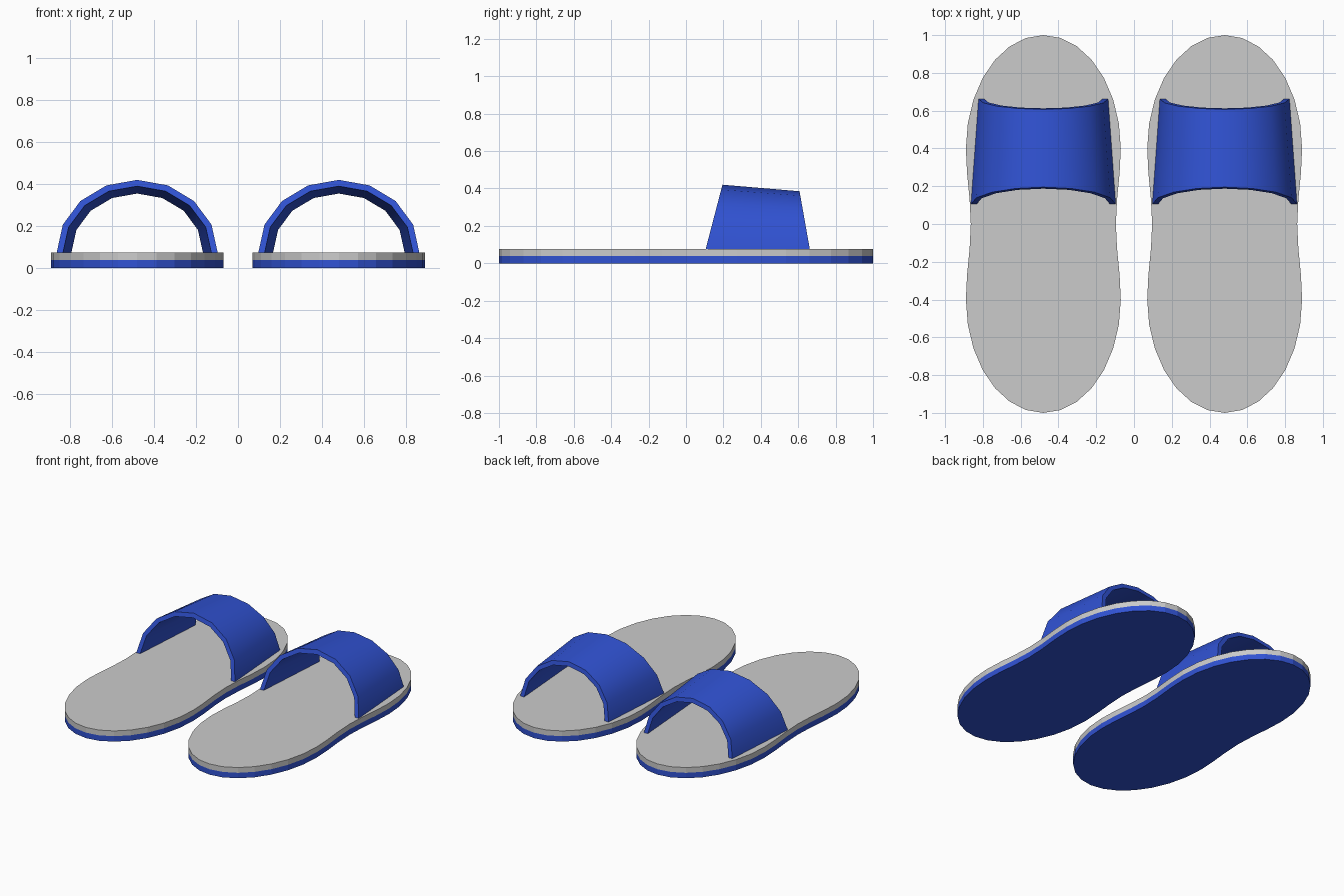
import bpy, bmesh
from math import sin, cos, pi, radians

if "Cube" in bpy.data.objects:
    bpy.data.objects.remove(bpy.data.objects["Cube"])

CX = 0.48            # centre of each slipper
HALF_W, END_Y, END_LEN = 0.41, 0.40, 0.60

blue = bpy.data.materials.new("blue")
blue.diffuse_color = (0.03, 0.085, 0.65, 1)
blue.use_nodes = True
blue.node_tree.nodes["Principled BSDF"].inputs["Base Color"].default_value = blue.diffuse_color


def make(name, bm, mat=None):
    bmesh.ops.recalc_face_normals(bm, faces=bm.faces)
    me = bpy.data.meshes.new(name)
    bm.to_mesh(me)
    bm.free()
    ob = bpy.data.objects.new(name, me)
    bpy.context.collection.objects.link(ob)
    if mat:
        me.materials.append(mat)
    return ob


def outline():
    # rounded toe and heel joined by gently waisted sides
    toe = [(HALF_W * cos(pi * i / 14), END_Y + END_LEN * sin(pi * i / 14)) for i in range(15)]
    ys = [0.27, 0.13, 0.0, -0.13, -0.27]
    side = [(-(0.384 + 0.013 * (1 - cos(pi * y / END_Y))), y) for y in ys]
    half = toe + side
    return half + [(-x, -y) for x, y in half]


def sole(name, cx, z0, z1, mat=None):
    bm = bmesh.new()
    f = bm.faces.new([bm.verts.new((cx + x, y, z0)) for x, y in outline()])
    ext = bmesh.ops.extrude_face_region(bm, geom=[f])
    top = [g for g in ext["geom"] if isinstance(g, bmesh.types.BMVert)]
    bmesh.ops.translate(bm, vec=(0, 0, z1 - z0), verts=top)
    return make(name, bm, mat)


def strap(name, cx):
    base, n, t = 0.075, 8, 0.03
    bm = bmesh.new()

    def point(a, w, h, y_low, y_high, inset):
        # edge leans inward in proportion to height
        z = (h - inset) * sin(a)
        return bm.verts.new((cx + (w - inset) * cos(a),
                             y_low + (y_high - y_low) * z / h, base + z))

    rings = []
    for i in range(n + 1):
        a = pi * i / n
        rings.append([point(a, 0.383, 0.345, 0.105, 0.195, 0),
                      point(a, 0.343, 0.310, 0.662, 0.607, 0),
                      point(a, 0.343, 0.310, 0.662, 0.607, t),
                      point(a, 0.383, 0.345, 0.105, 0.195, t)])
    for r, s in zip(rings, rings[1:]):
        for k in range(4):
            bm.faces.new((r[k], r[(k + 1) % 4], s[(k + 1) % 4], s[k]))
    bm.faces.new(rings[0])
    bm.faces.new(rings[-1])
    ob = make(name, bm, blue)
    bpy.ops.object.select_all(action='DESELECT')
    ob.select_set(True)
    bpy.context.view_layer.objects.active = ob
    bpy.ops.object.shade_smooth_by_angle(angle=radians(35))
    return ob


# left and right slippers
for side, sx in (("left", -1), ("right", 1)):
    sole(side + "_outsole", sx * CX, 0.0, 0.038, blue)
    sole(side + "_footbed", sx * CX, 0.038, 0.075)
    strap(side + "_strap", sx * CX)
